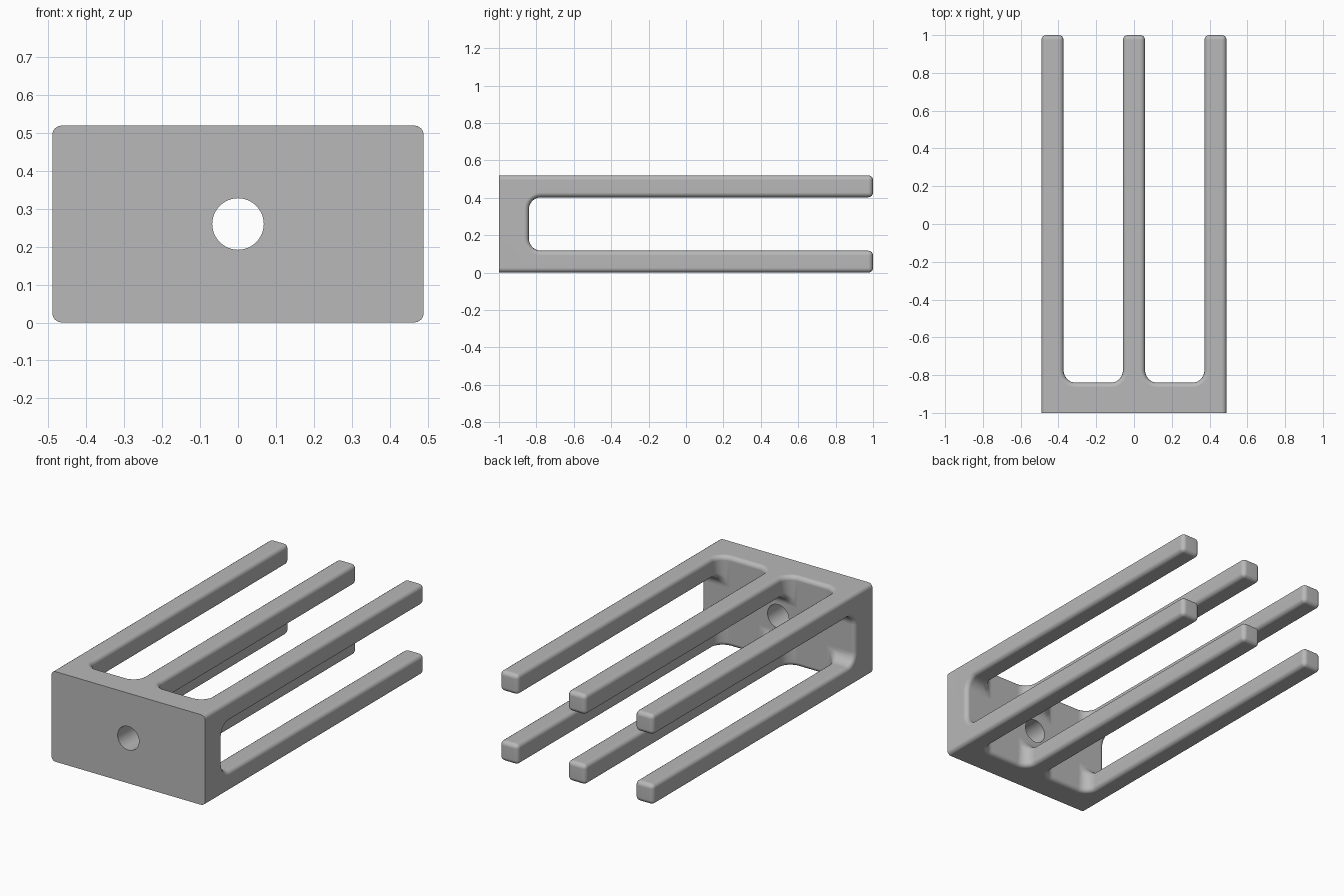
import bpy, bmesh, math
from mathutils import Matrix

cube = bpy.data.objects.get("Cube")
if cube:
    bpy.data.objects.remove(cube, do_unlink=True)

HALF_W, HEIGHT = 0.49, 0.52
FRONT, PLATE_BACK, TIP = -1.0, -0.84, 1.0
BAR = 0.117          # bar thickness
FILLET, STEPS = 0.065, 8
ROUND = 0.025        # rounding of the outer edges
HOLE_R = 0.068

mat = bpy.data.materials.new("mid grey")
mat.use_nodes = True
grey = (0.48, 0.48, 0.48, 1)
mat.diffuse_color = grey
mat.node_tree.nodes["Principled BSDF"].inputs["Base Color"].default_value = grey

bm = bmesh.new()


def face(points):
    bm.faces.new([bm.verts.new(p) for p in points])


def ring(x0, x1, z0, z1, y):
    return [(x0, y, z0), (x1, y, z0), (x1, y, z1), (x0, y, z1)]


def tube(a, b):
    for i in range(4):
        j = (i + 1) % 4
        face([a[i], a[j], b[j], b[i]])


# Plate: front face, outer walls, and a back face split where the bars grow out
inner_x = HALF_W - BAR - FILLET
mid_x = BAR / 2 + FILLET
low_z = BAR + FILLET
xs = [-HALF_W, -inner_x, -mid_x, mid_x, inner_x, HALF_W]
zs = [0, low_z, HEIGHT - low_z, HEIGHT]
face(ring(-HALF_W, HALF_W, 0, HEIGHT, FRONT))
for i in range(5):
    for z in (0, HEIGHT):
        face([(xs[i], FRONT, z), (xs[i + 1], FRONT, z),
              (xs[i + 1], PLATE_BACK, z), (xs[i], PLATE_BACK, z)])
for j in range(3):
    for x in (-HALF_W, HALF_W):
        face([(x, FRONT, zs[j]), (x, FRONT, zs[j + 1]),
              (x, PLATE_BACK, zs[j + 1]), (x, PLATE_BACK, zs[j])])

for i in range(5):
    for j in range(3):
        x0, x1, z0, z1 = xs[i], xs[i + 1], zs[j], zs[j + 1]
        if i % 2 or j == 1:
            face(ring(x0, x1, z0, z1, PLATE_BACK))
            continue
        # Bar: flares into the plate on its inner sides only
        rings = []
        for k in range(STEPS + 1):
            a = math.pi / 2 * k / STEPS
            s = FILLET * math.sin(a)
            rings.append(ring(x0 + (s if i > 0 else 0), x1 - (s if i < 4 else 0),
                              z0 + (s if j > 0 else 0), z1 - (s if j < 2 else 0),
                              PLATE_BACK + FILLET * (1 - math.cos(a))))
        rings.append([(p[0], TIP, p[2]) for p in rings[-1]])
        for a, b in zip(rings, rings[1:]):
            tube(a, b)
        face(rings[-1])

# Weld, merge flat areas, then round every sharp edge except the front rim
bmesh.ops.remove_doubles(bm, verts=bm.verts[:], dist=0.0005)
# Split the front rim so that it matches the wall divisions
front = [f for f in bm.faces if all(abs(v.co.y - FRONT) < 1e-4 for v in f.verts)]
bmesh.ops.delete(bm, geom=front, context='FACES_ONLY')
bmesh.ops.holes_fill(bm, edges=[e for e in bm.edges if e.is_boundary], sides=0)
bmesh.ops.recalc_face_normals(bm, faces=bm.faces[:])
bmesh.ops.dissolve_limit(bm, angle_limit=math.radians(1),
                         verts=bm.verts[:], edges=bm.edges[:])
sharp = [e for e in bm.edges
         if len(e.link_faces) == 2 and e.calc_face_angle(0) > math.radians(30)
         and not all(abs(v.co.y - FRONT) < 1e-4 for v in e.verts)]
bmesh.ops.bevel(bm, geom=sharp, offset=ROUND, offset_type='OFFSET', segments=4,
                profile=0.5, affect='EDGES', clamp_overlap=False)
bmesh.ops.recalc_face_normals(bm, faces=bm.faces[:])

mesh = bpy.data.meshes.new("pronged_bracket")
bm.to_mesh(mesh)
bm.free()
mesh.materials.append(mat)
bracket = bpy.data.objects.new("pronged_bracket", mesh)
bpy.context.collection.objects.link(bracket)

# Round hole through the plate
bm = bmesh.new()
bmesh.ops.create_cone(bm, cap_ends=True, segments=48, radius1=HOLE_R, radius2=HOLE_R, depth=0.6,
                      matrix=Matrix.Translation((0, FRONT, HEIGHT / 2))
                      @ Matrix.Rotation(math.pi / 2, 4, 'X'))
cut_mesh = bpy.data.meshes.new("hole_cutter")
bm.to_mesh(cut_mesh)
bm.free()
cut_mesh.materials.append(mat)
cutter = bpy.data.objects.new("hole_cutter", cut_mesh)
cutter.hide_render = True
bpy.context.collection.objects.link(cutter)

bpy.ops.object.select_all(action='DESELECT')
bracket.select_set(True)
bpy.context.view_layer.objects.active = bracket
mod = bracket.modifiers.new("hole", 'BOOLEAN')
mod.operation, mod.solver, mod.object = 'DIFFERENCE', 'EXACT', cutter
bpy.ops.object.modifier_apply(modifier=mod.name)
bpy.data.objects.remove(cutter, do_unlink=True)

# Smooth rounds, flat faces
bpy.ops.object.shade_smooth_by_angle(angle=math.radians(35))
weighted = bracket.modifiers.new("flat_face_normals", 'WEIGHTED_NORMAL')
weighted.keep_sharp = True
